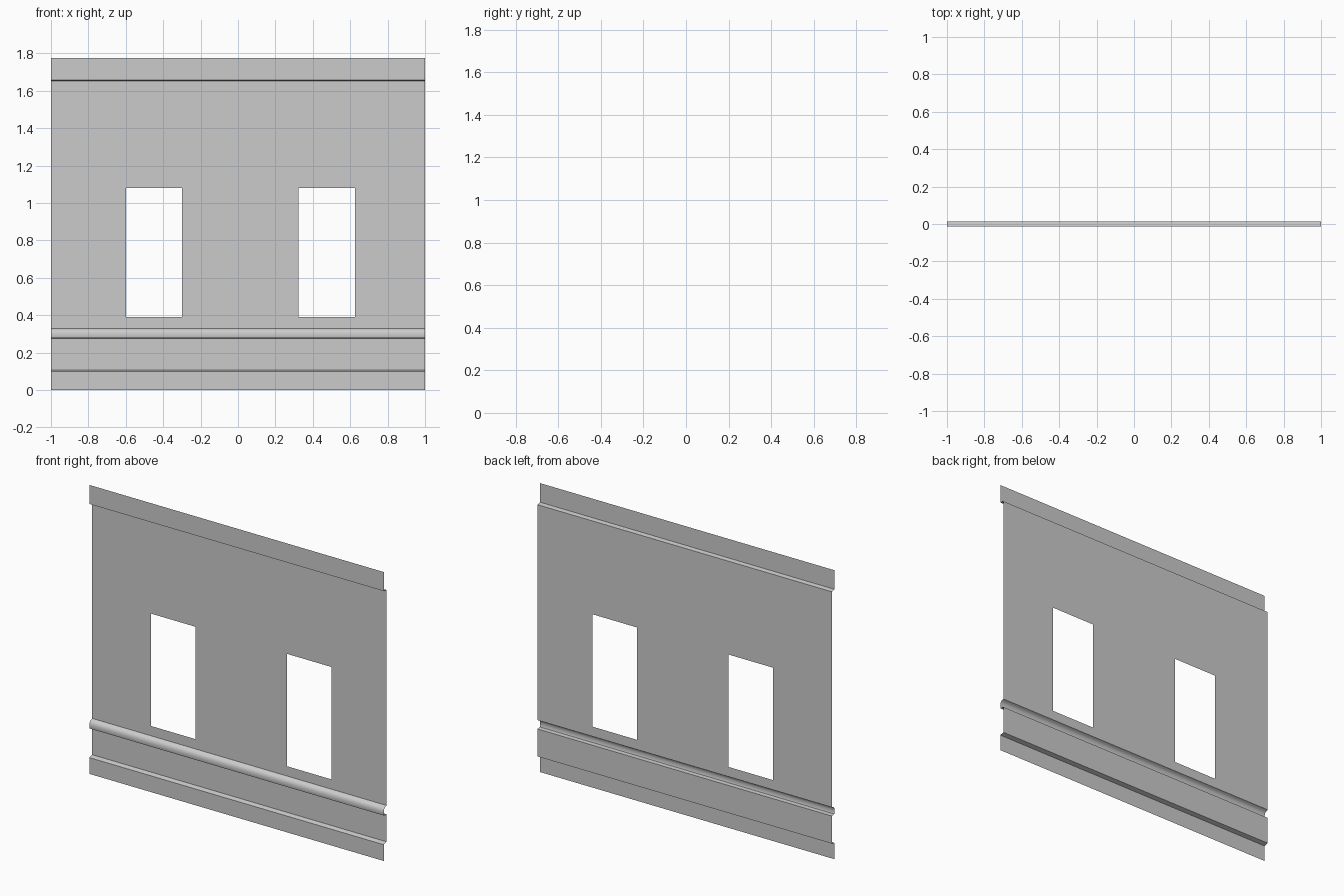
import bpy, bmesh

if "Cube" in bpy.data.objects:
    bpy.data.objects.remove(bpy.data.objects["Cube"])

BACK, FRONT = 0.014, -0.014

# Wall cross-section (y, z), bottom to top: plinth, dado, rail, wall, top band
profile = [
    (FRONT, 0.0), (FRONT, 0.10), (BACK, 0.107),                # plinth and its ledge
    (BACK, 0.276), (FRONT + 0.002, 0.278), (FRONT, 0.284),     # rail underside
    (FRONT, 0.302), (-0.011, 0.314), (-0.003, 0.324), (BACK, 0.33),  # rounded rail top
    (BACK, 0.39), (BACK, 1.08),                                # window sill and head
    (BACK, 1.653), (FRONT, 1.657), (FRONT, 1.774),             # top band
]

# Column breaks along x; columns 1 and 3 hold the window openings
columns = [-1.0, -0.60, -0.30, 0.323, 0.625, 1.0]
window_columns = {1, 3}
window_row = profile.index((BACK, 0.39))

# Sweep the profile along x, leaving the openings out
bm = bmesh.new()
grid = [[bm.verts.new((x, y, z)) for y, z in profile] for x in columns]
for i in range(len(columns) - 1):
    for j in range(len(profile) - 1):
        if i in window_columns and j == window_row:
            continue
        bm.faces.new((grid[i][j], grid[i + 1][j], grid[i + 1][j + 1], grid[i][j + 1]))

mesh = bpy.data.meshes.new("wall_panel")
bm.to_mesh(mesh)
bm.free()
wall = bpy.data.objects.new("wall_panel", mesh)
bpy.context.collection.objects.link(wall)

# Smooth the rail curve, keep the ledges crisp
bpy.context.view_layer.objects.active = wall
wall.select_set(True)
bpy.ops.object.shade_smooth_by_angle(angle=0.7)
